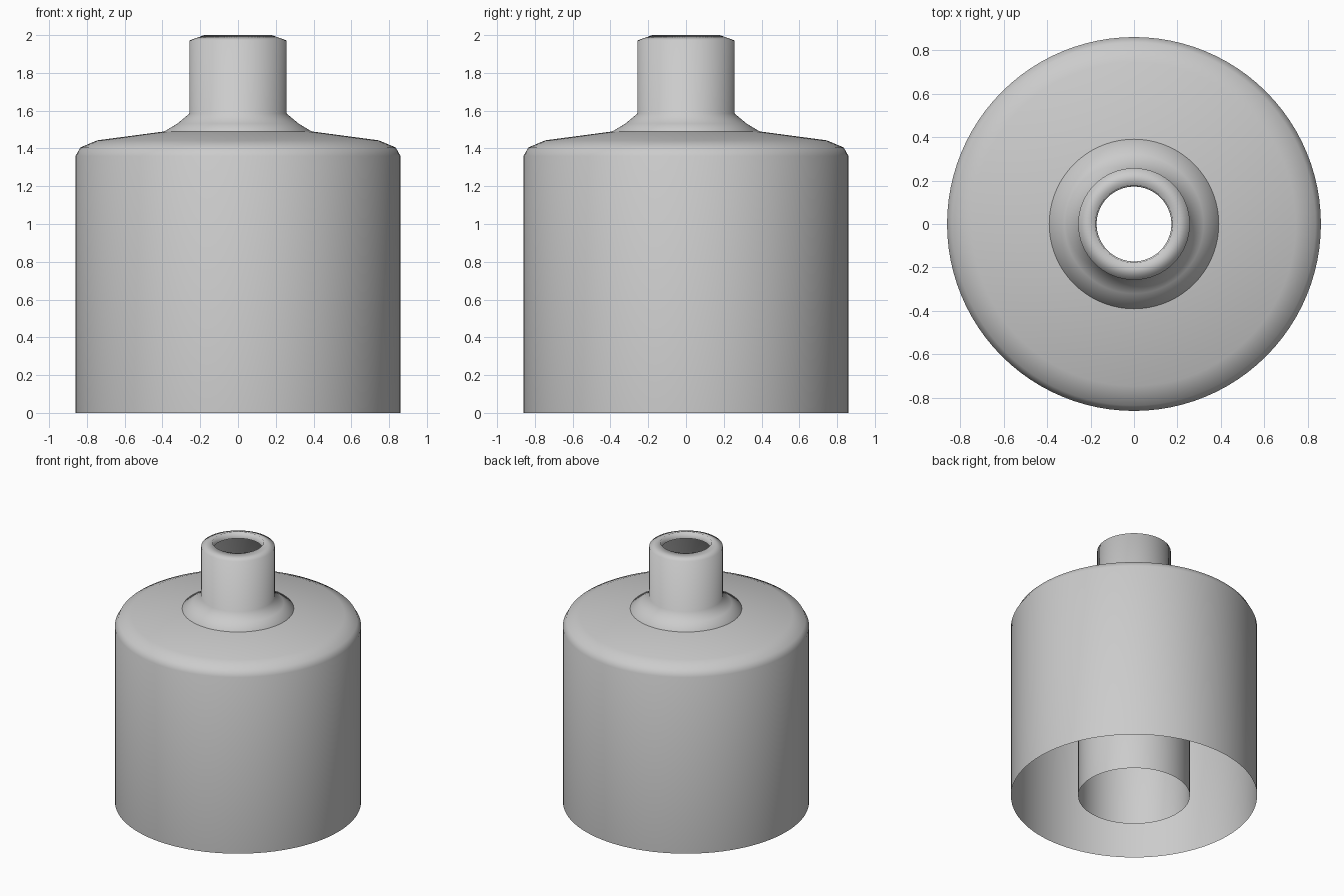
import bpy, bmesh, math

if "Cube" in bpy.data.objects:
    bpy.data.objects.remove(bpy.data.objects["Cube"])

SIDES = 96


def lathe(name, profile, angle=50):
    """Spin an (r, z) profile around z into an open shell."""
    bm = bmesh.new()
    rings = []
    for r, z in profile:
        rings.append([bm.verts.new((r * math.cos(2 * math.pi * i / SIDES),
                                    r * math.sin(2 * math.pi * i / SIDES), z))
                      for i in range(SIDES)])
    for a, b in zip(rings, rings[1:]):
        for i in range(SIDES):
            j = (i + 1) % SIDES
            bm.faces.new((a[i], a[j], b[j], b[i]))
    mesh = bpy.data.meshes.new(name)
    bm.to_mesh(mesh)
    bm.free()
    obj = bpy.data.objects.new(name, mesh)
    bpy.context.collection.objects.link(obj)
    bpy.ops.object.select_all(action='DESELECT')
    obj.select_set(True)
    bpy.context.view_layer.objects.active = obj
    bpy.ops.object.shade_smooth_by_angle(angle=math.radians(angle))
    return obj


# Wide outer sleeve with a rounded, gently sloping shoulder, open below
lathe("outer_sleeve", [(0.86, 0), (0.86, 1.36), (0.835, 1.405),
                       (0.745, 1.443), (0.39, 1.49)])

# Inner tube narrowing into the neck, with a lip turned into the mouth
lathe("inner_tube_and_neck", [(0.39, 0), (0.39, 1.49), (0.32, 1.532),
                              (0.257, 1.585), (0.257, 1.972),
                              (0.178, 2.0), (0.172, 1.95)], angle=110)
